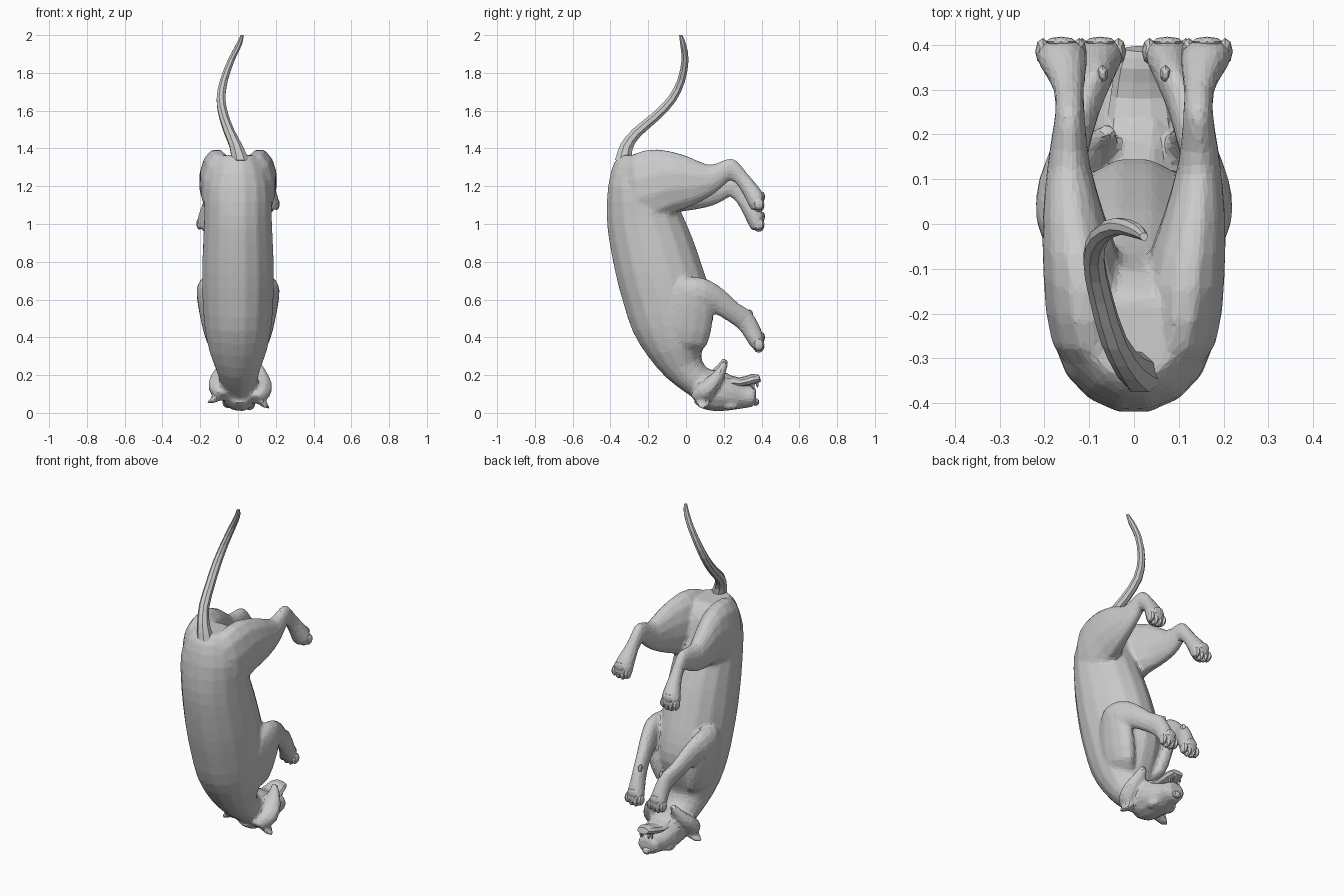
import bpy, bmesh, math
from mathutils import Vector, Matrix

ROLL = Matrix.Rotation(math.radians(5), 4, 'Y')


def finish(name, bm):
    bmesh.ops.recalc_face_normals(bm, faces=bm.faces)
    me = bpy.data.meshes.new(name)
    bm.to_mesh(me)
    bm.free()
    ob = bpy.data.objects.new(name, me)
    bpy.context.collection.objects.link(ob)
    return ob


def spline(rows, steps):
    """Catmull-Rom resampling of a table of section rows."""
    out, n = [], len(rows)
    for i in range(n - 1):
        a, b, c, d = (rows[max(0, min(n - 1, i + k))] for k in (-1, 0, 1, 2))
        for s in range(steps):
            t = s / steps
            out.append([0.5 * (2 * q + (r - p) * t + (2 * p - 5 * q + 4 * r - w) * t * t
                               + (3 * q - p - 3 * r + w) * t ** 3)
                        for p, q, r, w in zip(a, b, c, d)])
    return out + [list(rows[-1])]


def loft(name, rows, sides=12, steps=2, fn=None):
    """Rows: (y1, z1, y2, z2, centre x, half width); the two points are opposite silhouette edges."""
    bm, rings = bmesh.new(), []
    for y1, z1, y2, z2, cx, hw in spline(rows, steps):
        a, b = Vector((cx, y1, z1)), Vector((cx, y2, z2))
        ring = []
        for k in range(sides):
            t = math.tau * (k + 0.5) / sides
            p = (a + b) / 2 + (a - b) / 2 * math.cos(t) + Vector((hw * math.sin(t), 0, 0))
            ring.append(bm.verts.new(fn(p) if fn else p))
        rings.append(ring)
    for r, s in zip(rings, rings[1:]):
        for k in range(sides):
            m = (k + 1) % sides
            bm.faces.new((r[k], r[m], s[m], s[k]))
    bm.faces.new(rings[0])
    bm.faces.new(rings[-1])
    return finish(name, bm)


def ball(name, loc, size, seg=8, fn=None):
    bm = bmesh.new()
    bmesh.ops.create_uvsphere(bm, u_segments=seg, v_segments=6, radius=1)
    for v in bm.verts:
        p = Vector(c * s for c, s in zip(v.co, size)) + Vector(loc)
        v.co = fn(p) if fn else p
    return finish(name, bm)


def fuse(name, parts, voxel, smooth, ratio):
    """Merge overlapping parts into one faceted skin."""
    bm = bmesh.new()
    for ob in parts:
        bm.from_mesh(ob.data)
        bpy.data.objects.remove(ob)
    skin = finish(name, bm)
    m = skin.modifiers.new("skin", 'REMESH')
    m.mode, m.voxel_size = 'VOXEL', voxel
    m = skin.modifiers.new("soften", 'SMOOTH')
    m.factor, m.iterations = 0.5, smooth
    m = skin.modifiers.new("facets", 'DECIMATE')
    m.ratio = ratio
    return skin


# torso and neck, rump to throat
torso = loft("torso", [
    (-.345, 1.365, -.16, 1.36, 0, .1), (-.385, 1.32, -.1, 1.29, 0, .14),
    (-.415, 1.2, -.065, 1.17, 0, .178), (-.423, 1.04, -.012, 1.04, 0, .181),
    (-.408, .9, .04, .92, 0, .187), (-.375, .73, .095, .76, 0, .193),
    (-.335, .58, .138, .62, 0, .19), (-.285, .43, .148, .5, 0, .18),
    (-.205, .3, .105, .37, 0, .155), (-.105, .185, .08, .3, 0, .12),
    (0, .105, .11, .24, .005, .1), (.07, .055, .16, .22, .01, .09)], sides=16)

# tail
path = [(.015, -.33, 1.33, .05), (-.01, -.315, 1.41, .037), (-.045, -.26, 1.485, .03),
        (-.075, -.16, 1.57, .027), (-.09, -.075, 1.66, .025), (-.075, -.025, 1.76, .022),
        (-.035, -.005, 1.87, .02), (.005, -.015, 1.95, .017), (.022, -.028, 2.0, .009)]
rows = []
for i, (x, y, z, r) in enumerate(path):
    p, q = path[max(0, i - 1)], path[min(len(path) - 1, i + 1)]
    d = Vector((0, q[1] - p[1], q[2] - p[2])).normalized()
    if i == len(path) - 1:
        d = Vector((0, 0, 1))
    rows.append((y - d.z * r, z + d.y * r, y + d.z * r, z - d.y * r, x, r))
loft("tail", rows, sides=8)

HIND = [(-.36, 1.29, -.35, 1.14, .06, .05), (-.28, 1.375, -.25, .99, .1, .085),
        (-.15, 1.4, -.06, 1.055, .115, .09), (0, 1.365, .04, 1.095, .135, .07),
        (.12, 1.315, .13, 1.145, .145, .05), (.2, 1.34, .2, 1.2, .145, .039),
        (.26, 1.345, .235, 1.232, .143, .034), (.32, 1.275, .275, 1.2, .145, .035),
        (.37, 1.215, .305, 1.15, .152, .046), (.413, 1.155, .332, 1.095, .16, .058),
        (.412, 1.09, .35, 1.07, .162, .054)]
FORE = [(-.07, .31, .05, .31, .06, .04), (-.12, .38, .115, .36, .105, .06),
        (-.11, .52, .145, .49, .137, .064), (-.08, .64, .135, .55, .158, .058),
        (-.02, .715, .1, .565, .168, .053), (.1, .715, .1, .545, .163, .05),
        (.2, .655, .15, .525, .14, .043), (.28, .58, .22, .485, .115, .038),
        (.345, .54, .28, .44, .09, .038), (.388, .465, .31, .4, .08, .044),
        (.417, .39, .335, .36, .075, .052), (.41, .34, .365, .33, .075, .047)]


def placed(side, drop):
    def fn(p):
        t = max(0, min(1, (p.y + .1) / .45))
        return Vector((p.x * side, p.y, p.z - drop * t * t * (3 - 2 * t)))
    return fn


# legs with toes, the left hind leg reaching lower
limbs = []
for label, side, drop in (("right", 1, 0), ("left", -1, .105)):
    for part, table, px, pz, d in (("hind", HIND, .163, 1.09, drop), ("front", FORE, .075, .345, 0)):
        fn = placed(side, d)
        limbs.append(loft(f"{label}_{part}_leg", table, fn=fn))
        for i in range(4):
            o = (i - 1.5) * .027
            ball(f"{label}_{part}_toe_{i + 1}", (px + o, .385, pz + abs(o) * .4),
                 (.017, .03, .032), fn=fn)
        ball(f"{label}_{part}_pad", (px, .407, pz + .055), (.034, .011, .025), fn=fn)
    # dew claw on the wrist
    ball(f"{label}_dew_claw", (.07, .335, .525), (.013, .02, .022), 6, placed(side, 0))


def head(side=1):
    c = Vector((.01, 0, .122))
    return lambda p: ROLL @ Vector((p.x * side, p.y, p.z - .12)) + c


# skull with upper muzzle, and the open lower jaw
face = [loft("skull", [(.04, .05, .12, .23, 0, .08), (.1, .012, .17, .225, 0, .102),
                       (.19, .006, .22, .21, 0, .106), (.26, .014, .265, .18, 0, .09),
                       (.31, .022, .31, .15, 0, .074), (.35, .028, .355, .142, 0, .068),
                       (.372, .05, .372, .125, 0, .052)], fn=head())]
loft("lower_jaw", [(.2, .125, .2, .21, 0, .08), (.29, .135, .28, .185, 0, .066),
                   (.36, .148, .345, .203, 0, .056), (.397, .165, .385, .2, 0, .038)],
     sides=10, fn=head())
ball("nose", (0, .37, .055), (.028, .018, .02), fn=head())

for label, side in (("right", 1), ("left", -1)):
    # rounded ear, cheek ruff, brow and fangs
    fn = head(side)
    face.append(loft(f"{label}_ear", [(.04, .1, .14, .1, .075, .03), (.045, .075, .135, .07, .11, .03),
                                      (.055, .05, .12, .045, .138, .026),
                                      (.07, .035, .1, .033, .155, .017)], sides=8, fn=fn))
    face.append(loft(f"{label}_ruff", [(.02, .1, .08, .05, .09, .04), (.05, .145, .13, .08, .11, .058),
                                       (.11, .195, .175, .14, .112, .056),
                                       (.165, .245, .205, .195, .095, .042),
                                       (.195, .285, .225, .265, .08, .018)], sides=8, fn=fn))
    face.append(ball(f"{label}_brow", (.06, .235, .045), (.03, .045, .03), fn=fn))
    ball(f"{label}_upper_fang", (.032, .355, .145), (.007, .008, .022), 6, fn)
    ball(f"{label}_lower_fang", (.026, .378, .152), (.006, .007, .018), 6, fn)

# one skin over torso, legs and head
fuse("body", [torso] + limbs + face, .011, 6, .12)
